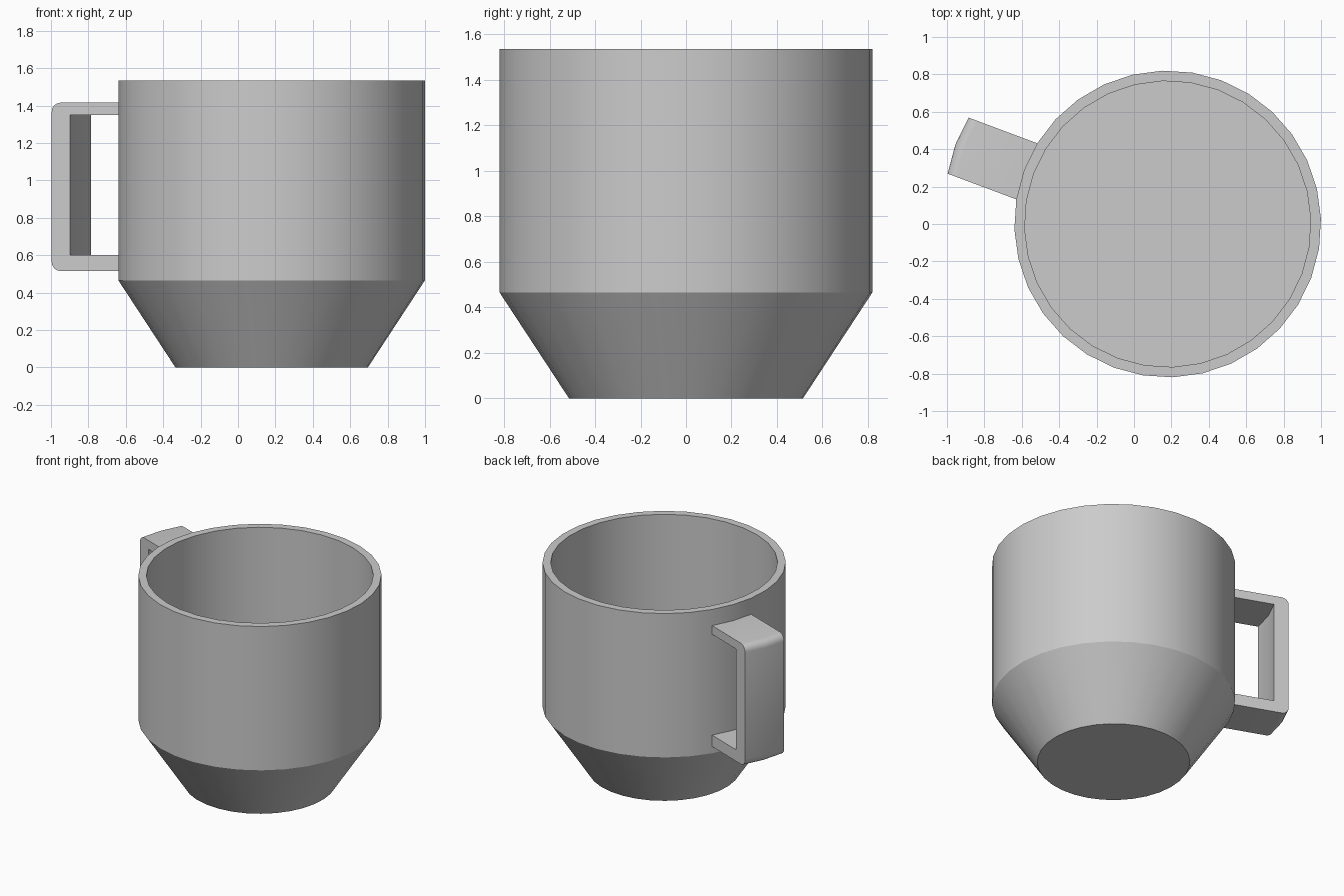
import bpy
import bmesh
from math import cos, sin, tan, pi, radians
from mathutils import Matrix

default = bpy.data.objects.get("Cube")
if default:
    bpy.data.objects.remove(default, do_unlink=True)

SIDES = 32
CENTRE_X = 0.18
HANDLE_ANGLE = radians(159.5)
FRAME = Matrix.Translation((CENTRE_X, 0, 0)) @ Matrix.Rotation(HANDLE_ANGLE, 4, "Z")

grey = bpy.data.materials.new("plain_grey")
grey.use_nodes = True
grey.diffuse_color = (0.6, 0.6, 0.6, 1)
grey.node_tree.nodes["Principled BSDF"].inputs["Base Color"].default_value = (0.6, 0.6, 0.6, 1)


def finish(bm, name):
    """Turn a bmesh into a shaded object aligned with the handle."""
    bmesh.ops.recalc_face_normals(bm, faces=bm.faces)
    mesh = bpy.data.meshes.new(name)
    bm.to_mesh(mesh)
    bm.free()
    mesh.transform(FRAME)
    mesh.materials.append(grey)
    obj = bpy.data.objects.new(name, mesh)
    bpy.context.collection.objects.link(obj)
    bpy.ops.object.select_all(action="DESELECT")
    obj.select_set(True)
    bpy.context.view_layer.objects.active = obj
    bpy.ops.object.shade_smooth_by_angle(angle=radians(30))
    return obj


# Cup: tapered foot, straight wall, rim, bore and flat floor
bm = bmesh.new()
profile = [(0.515, 0), (0.82, 0.465), (0.82, 1.535), (0.765, 1.535), (0.765, 0.465)]
rings = []
for radius, z in profile:
    angles = [2 * pi * i / SIDES for i in range(SIDES)]
    rings.append([bm.verts.new((radius * cos(a), radius * sin(a), z)) for a in angles])
for low, high in zip(rings, rings[1:]):
    for i in range(SIDES):
        j = (i + 1) % SIDES
        bm.faces.new((low[i], low[j], high[j], high[i]))
bm.faces.new(rings[0])
bm.faces.new(rings[-1])
finish(bm, "cup_body")

# Handle: C-shaped section swept across its width, following the cup's facets
ROOT, OUTER, INNER = 0.79, 1.212, 1.107
BOTTOM, TOP = 0.515, 1.415
FILLET, STEPS, HALF_WIDTH = 0.05, 4, 0.16


def fillet(z, start):
    """Quarter-round points at an outer corner, centred at height z."""
    return [(OUTER - FILLET + FILLET * cos(a), z + FILLET * sin(a))
            for a in (start - pi / 2 * i / STEPS for i in range(STEPS + 1))]


section = [(ROOT, TOP)]
section += fillet(TOP - FILLET, pi / 2)
section += fillet(BOTTOM + FILLET, 0)
section += [(ROOT, BOTTOM), (ROOT, 0.6), (INNER, 0.6), (INNER, 1.35), (ROOT, 1.35)]

bm = bmesh.new()
slope = tan(pi / SIDES / 2 * 2)
slices = []
for v in (-HALF_WIDTH, 0, HALF_WIDTH):
    slices.append([bm.verts.new((u - abs(v) * slope, v, z)) for u, z in section])
for near, far in zip(slices, slices[1:]):
    for i in range(len(section)):
        j = (i + 1) % len(section)
        bm.faces.new((near[i], near[j], far[j], far[i]))
bm.faces.new(slices[0])
bm.faces.new(slices[-1])
finish(bm, "handle")
